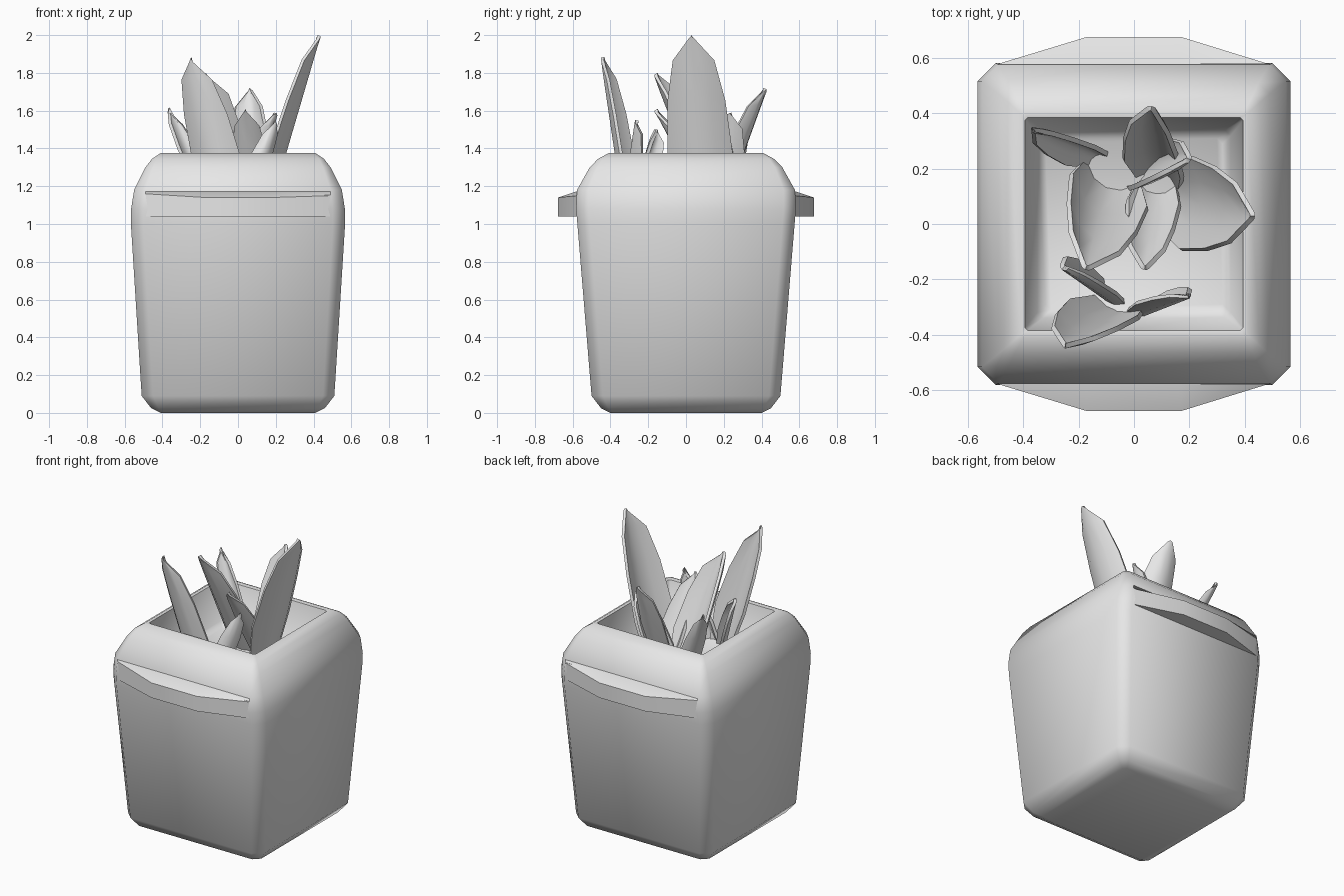
import bpy, bmesh, math
from mathutils import Vector

cube = bpy.data.objects.get("Cube")
if cube:
    bpy.data.objects.remove(cube, do_unlink=True)

grey = bpy.data.materials.new("plain_grey")
grey.use_nodes = True
grey.diffuse_color = (0.8, 0.8, 0.8, 1)
grey.node_tree.nodes["Principled BSDF"].inputs["Base Color"].default_value = (0.8, 0.8, 0.8, 1)


def loft(name, rings, closed=True, caps=True, thickness=0, angle=50):
    """Skin a list of equal-length point rings into one smooth object."""
    bm = bmesh.new()
    rows = [[bm.verts.new(p) for p in ring] for ring in rings]
    n = len(rows[0])
    for a, b in zip(rows, rows[1:]):
        for i in range(n if closed else n - 1):
            j = (i + 1) % n
            bm.faces.new((a[i], a[j], b[j], b[i]))
    if caps:
        bm.faces.new(rows[0])
        bm.faces.new(rows[-1])
    bmesh.ops.recalc_face_normals(bm, faces=bm.faces)
    if thickness:
        bmesh.ops.solidify(bm, geom=bm.faces[:], thickness=thickness)
        bmesh.ops.recalc_face_normals(bm, faces=bm.faces)
    mesh = bpy.data.meshes.new(name)
    bm.to_mesh(mesh)
    bm.free()
    mesh.materials.append(grey)
    for p in mesh.polygons:
        p.use_smooth = True
    mesh.set_sharp_from_angle(angle=math.radians(angle))
    ob = bpy.data.objects.new(name, mesh)
    bpy.context.scene.collection.objects.link(ob)
    return ob


def box_ring(z, hx, hy, c):
    """Rectangle with chamfered corners."""
    quarter = [(hx, hy - c), (hx - c, hy)]
    pts = quarter + [(-x, y) for x, y in reversed(quarter)]
    pts += [(-x, -y) for x, y in pts]
    return [(x, y, z) for x, y in pts]


# Pot: tapered outside, rounded shoulder, sloped hollow
loft("pot", [box_ring(*r) for r in (
    (0, 0.41, 0.40, 0.02), (0.025, 0.46, 0.45, 0.04), (0.09, 0.51, 0.50, 0.06),
    (1.0, 0.567, 0.575, 0.065), (1.08, 0.566, 0.582, 0.065), (1.18, 0.55, 0.577, 0.06),
    (1.30, 0.49, 0.51, 0.04), (1.345, 0.455, 0.465, 0.025), (1.375, 0.41, 0.41, 0.01),
    (1.37, 0.395, 0.385, 0.01), (1.13, 0.35, 0.34, 0.02), (1.1, 0.32, 0.31, 0.02))])

# Ridge handles on the front and the back
for name, side in (("front_handle", -1), ("back_handle", 1)):
    rings = []
    for x, out, top in ((-0.49, 0.578, 1.16), (-0.17, 0.677, 1.14),
                        (0.17, 0.677, 1.14), (0.49, 0.578, 1.15)):
        rings.append([(x, side * y, z) for y, z in
                      ((0.54, 1.175), (0.58, 1.172), (out, top), (out, 1.04), (0.54, 1.04))])
    loft(name, rings)


# Leaves: curled blades, each given by base, tip, width and outward direction
OUTLINE = ((0, 0.7), (0.35, 1), (0.65, 0.88), (0.88, 0.62), (1, 0.06))


def leaf(name, base, tip, width, outward, curl=0.33):
    base, tip = Vector(base), Vector(tip)
    out = Vector((*outward, 0)).normalized()
    across = out.cross(Vector((0, 0, 1)))
    rings = []
    for t, w in OUTLINE:
        spine = base.lerp(tip, t)
        half = width * w / 2
        rings.append([spine + across * half * u - out * curl * width * w * u * u
                      - Vector((0, 0, 0.02 * abs(u)))
                      for u in (-1, -0.5, 0, 0.5, 1)])
    loft(name, rings, closed=False, caps=False, thickness=0.018, angle=60)


leaf("front_tall_leaf", (-0.06, -0.33, 1.08), (-0.25, -0.45, 1.88), 0.27, (-0.25, -1), 0.22)
leaf("left_tall_leaf", (0.15, 0.09, 1.08), (0.42, 0.03, 2.0), 0.33, (1, -0.1), 0.2)
leaf("centre_leaf", (-0.10, 0.14, 1.08), (-0.17, -0.15, 1.80), 0.29, (-0.4, -0.9))
leaf("small_centre_leaf", (0.08, 0.12, 1.08), (0.04, -0.15, 1.61), 0.18, (-0.1, -1))
leaf("back_leaf", (0.10, 0.18, 1.08), (0.06, 0.41, 1.72), 0.21, (0.3, 1))
leaf("back_left_leaf", (0.03, 0.17, 1.08), (0.19, 0.24, 1.59), 0.17, (0.8, -0.4))
leaf("back_right_leaf", (-0.14, 0.26, 1.08), (-0.37, 0.35, 1.61), 0.14, (-0.5, 0.9))
leaf("front_right_leaf", (-0.08, -0.27, 1.08), (-0.25, -0.15, 1.5), 0.13, (-0.6, -0.6))
leaf("front_left_leaf", (0.02, -0.34, 1.08), (0.20, -0.27, 1.55), 0.14, (0.3, -0.9))
